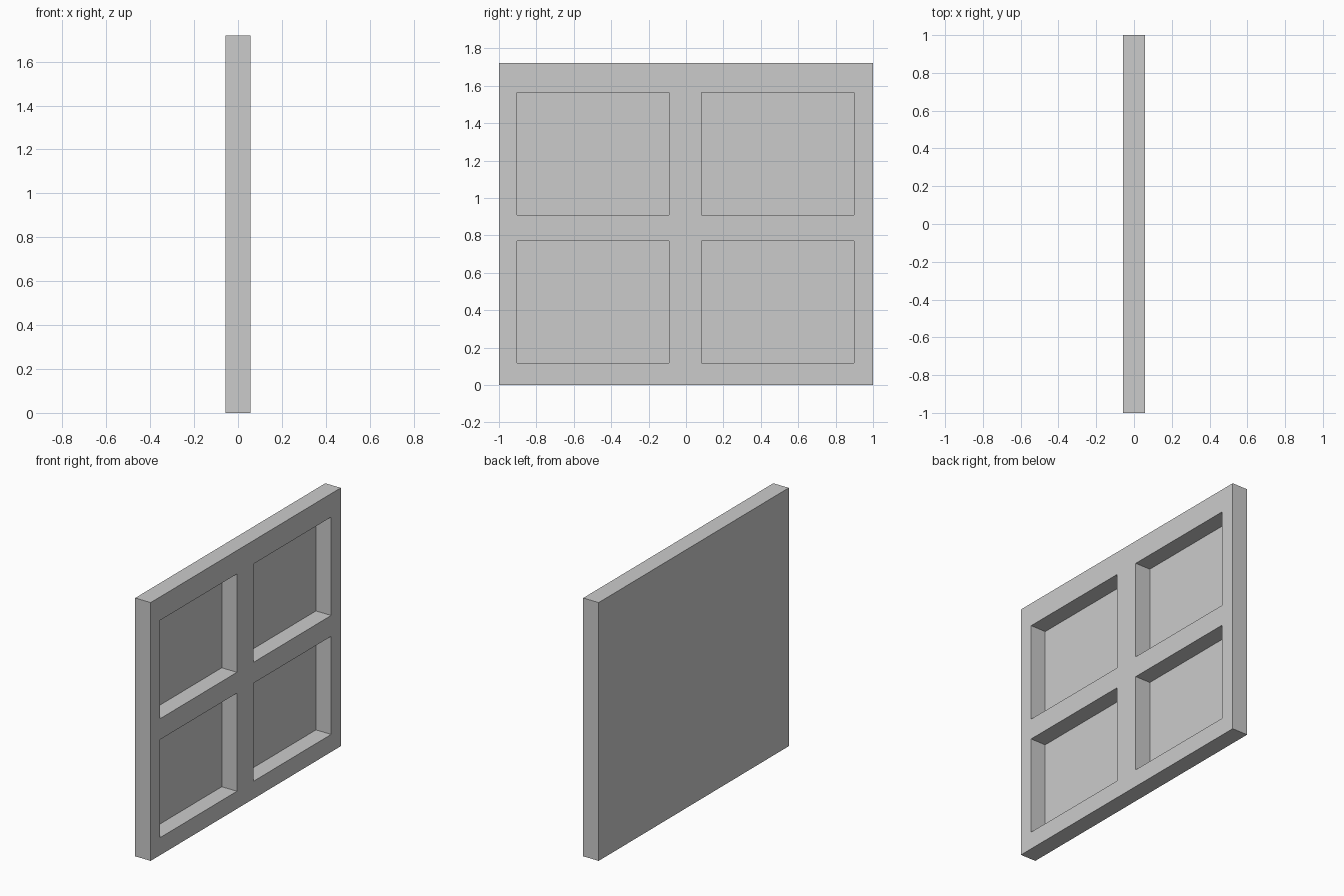
import bpy
import bmesh

if "Cube" in bpy.data.objects:
    bpy.data.objects.remove(bpy.data.objects["Cube"])

# Grid lines of the window: outer edges, pane openings and the bars between
YS = [-1.0, -0.904, -0.092, 0.084, 0.899, 1.0]
ZS = [0.0, 0.117, 0.77, 0.909, 1.564, 1.72]
BACK, FRONT = -0.057, 0.057
PANE_FACE = -0.055

bm = bmesh.new()
verts = [[bm.verts.new((BACK, y, z)) for z in ZS] for y in YS]
panes, cells = [], []
for i in range(5):
    for j in range(5):
        f = bm.faces.new((verts[i][j], verts[i + 1][j],
                          verts[i + 1][j + 1], verts[i][j + 1]))
        (panes if i % 2 and j % 2 else cells).append(f)


def extrude(faces, dx, keep):
    """Extrude faces along x and return the moved faces."""
    res = bmesh.ops.extrude_face_region(bm, geom=faces, use_keep_orig=keep)["geom"]
    moved = [v for v in res if isinstance(v, bmesh.types.BMVert)]
    bmesh.ops.translate(bm, verts=moved, vec=(dx, 0, 0))
    return [f for f in res if isinstance(f, bmesh.types.BMFace)]


# Thin closed back sheet, then the raised frame and bars around the four panes
top = extrude(panes + cells, PANE_FACE - BACK, True)
frame = []
for f in top:
    c = f.calc_center_median()
    in_y = any(YS[k] < c.y < YS[k + 1] for k in (1, 3))
    in_z = any(ZS[k] < c.z < ZS[k + 1] for k in (1, 3))
    if abs(c.x - PANE_FACE) < 1e-5 and not (in_y and in_z):
        frame.append(f)
extrude(frame, FRONT - PANE_FACE, False)

# Merge the coplanar strips on the flat sides
bmesh.ops.dissolve_limit(bm, angle_limit=0.01, verts=bm.verts[:], edges=bm.edges[:])
bmesh.ops.recalc_face_normals(bm, faces=bm.faces[:])

mesh = bpy.data.meshes.new("window_panel")
bm.to_mesh(mesh)
bm.free()
bpy.context.collection.objects.link(bpy.data.objects.new("window_panel", mesh))
